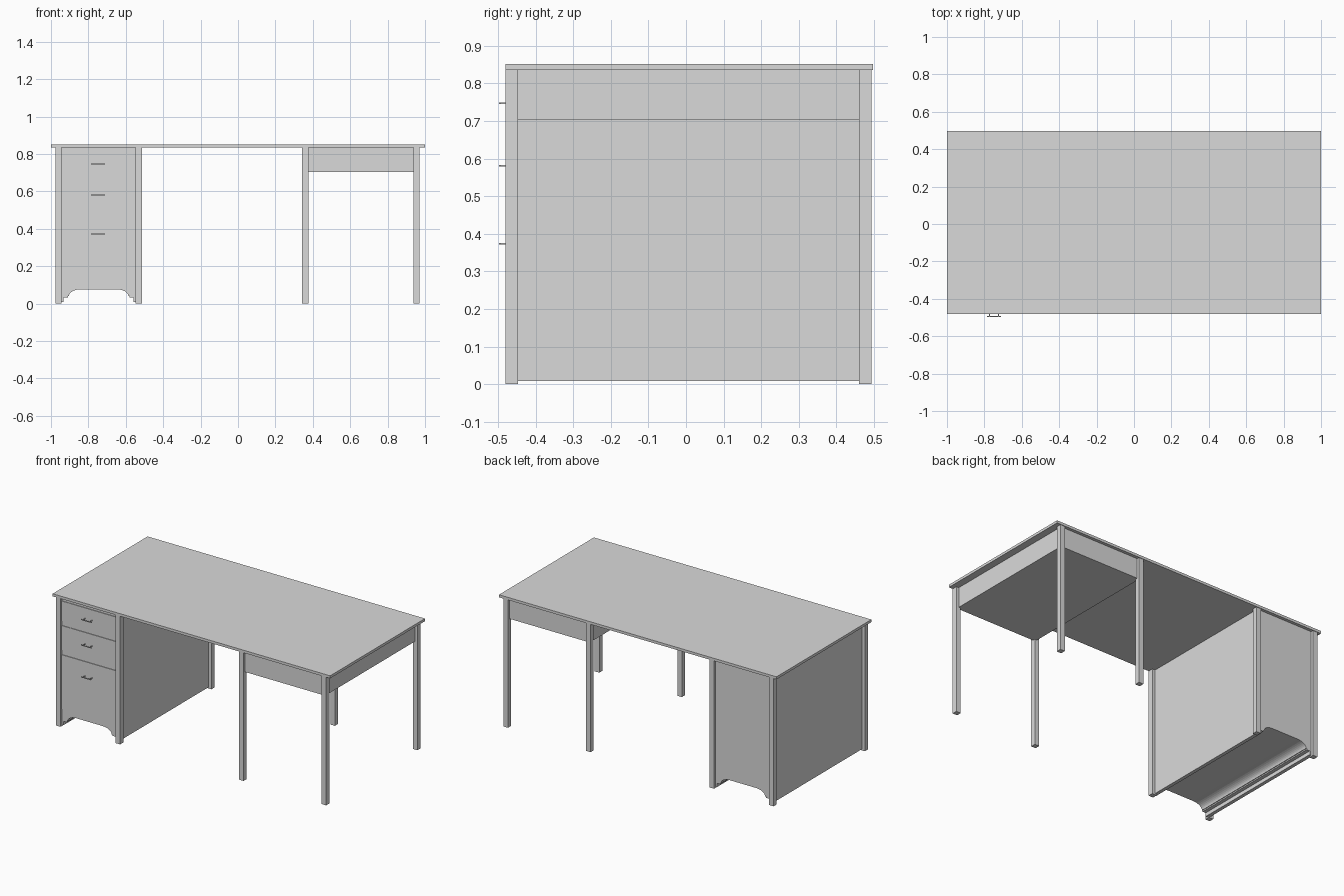
import bpy
import bmesh
import math

cube = bpy.data.objects.get("Cube")
if cube:
    bpy.data.objects.remove(cube, do_unlink=True)

grey = bpy.data.materials.new("plain grey")
grey.use_nodes = True
grey.diffuse_color = (0.7, 0.7, 0.7, 1)
grey.node_tree.nodes["Principled BSDF"].inputs["Base Color"].default_value = grey.diffuse_color


def slab(name, profile, y0, y1):
    """Extrude an (x, z) outline from y0 back to y1."""
    bm = bmesh.new()
    face = bm.faces.new([bm.verts.new((x, y0, z)) for x, z in profile])
    new = bmesh.ops.extrude_face_region(bm, geom=[face])["geom"]
    bmesh.ops.translate(bm, vec=(0, y1 - y0, 0),
                        verts=[v for v in new if isinstance(v, bmesh.types.BMVert)])
    bmesh.ops.recalc_face_normals(bm, faces=bm.faces)
    mesh = bpy.data.meshes.new(name)
    bm.to_mesh(mesh)
    bm.free()
    mesh.materials.append(grey)
    obj = bpy.data.objects.new(name, mesh)
    bpy.context.collection.objects.link(obj)
    return obj


def box(name, x0, x1, y0, y1, z0, z1):
    return slab(name, [(x0, z0), (x1, z0), (x1, z1), (x0, z1)], y0, y1)


LEG = 0.033
FRONT, BACK = -0.48, 0.493
INNER_FRONT, INNER_BACK = FRONT + LEG, BACK - LEG
UNDER = 0.835

# Table top
box("table_top", -1, 1, FRONT, 0.497, UNDER, 0.852)

# Eight square legs, four under each end
for column, x in (("right_outer", -0.976), ("right_inner", -0.547),
                  ("left_inner", 0.343), ("left_outer", 0.938)):
    for end, y in (("front", FRONT), ("back", INNER_BACK)):
        box(f"{column}_{end}_leg", x, x + LEG, y, y + LEG, 0, UNDER)

# Cabinet outline with a stepped arch cut along its bottom
MID = -0.745


def cabinet_outline(half_width):
    half = [(half_width, 0.008), (0.187, 0.008), (0.187, 0.032), (0.164, 0.032), (0.164, 0.04)]
    for i in range(9):
        a = math.radians(90 * i / 8)
        half.append((0.095 + 0.064 * math.cos(a), 0.04 + 0.037 * math.sin(a)))
    left = [(MID - x, z) for x, z in half]
    right = [(MID + x, z) for x, z in reversed(half)]
    return left + right + [(MID + half_width, UNDER), (MID - half_width, UNDER)]


slab("cabinet_body", cabinet_outline(0.21), INNER_FRONT, INNER_BACK)
slab("cabinet_front_frame", cabinet_outline(0.198), -0.464, INNER_FRONT)
slab("cabinet_back_panel", cabinet_outline(0.198), INNER_BACK, 0.477)

# Drawer fronts and their thin pulls
drawers = (("top", 0.685, 0.815, 0.747), ("middle", 0.495, 0.655, 0.581),
           ("bottom", 0.11, 0.465, 0.373))
for label, z0, z1, grip in drawers:
    box(label + "_drawer_front", -0.943, -0.547, -0.468, -0.464, z0, z1)
    low, high = grip - 0.002, grip + 0.002
    box(label + "_pull_bar", -0.785, -0.712, -0.497, -0.493, low, high)
    for x in (-0.775, -0.726):
        box(label + "_pull_post", x, x + 0.004, -0.493, -0.468, low, high)

# Shallow drawer box at the other end, fitted between its legs
box("shallow_box_body", 0.36, 0.953, INNER_FRONT, INNER_BACK, 0.704, UNDER)
box("shallow_box_front", 0.376, 0.938, -0.464, INNER_FRONT, 0.704, UNDER)
box("shallow_box_back", 0.376, 0.938, INNER_BACK, 0.477, 0.704, UNDER)
